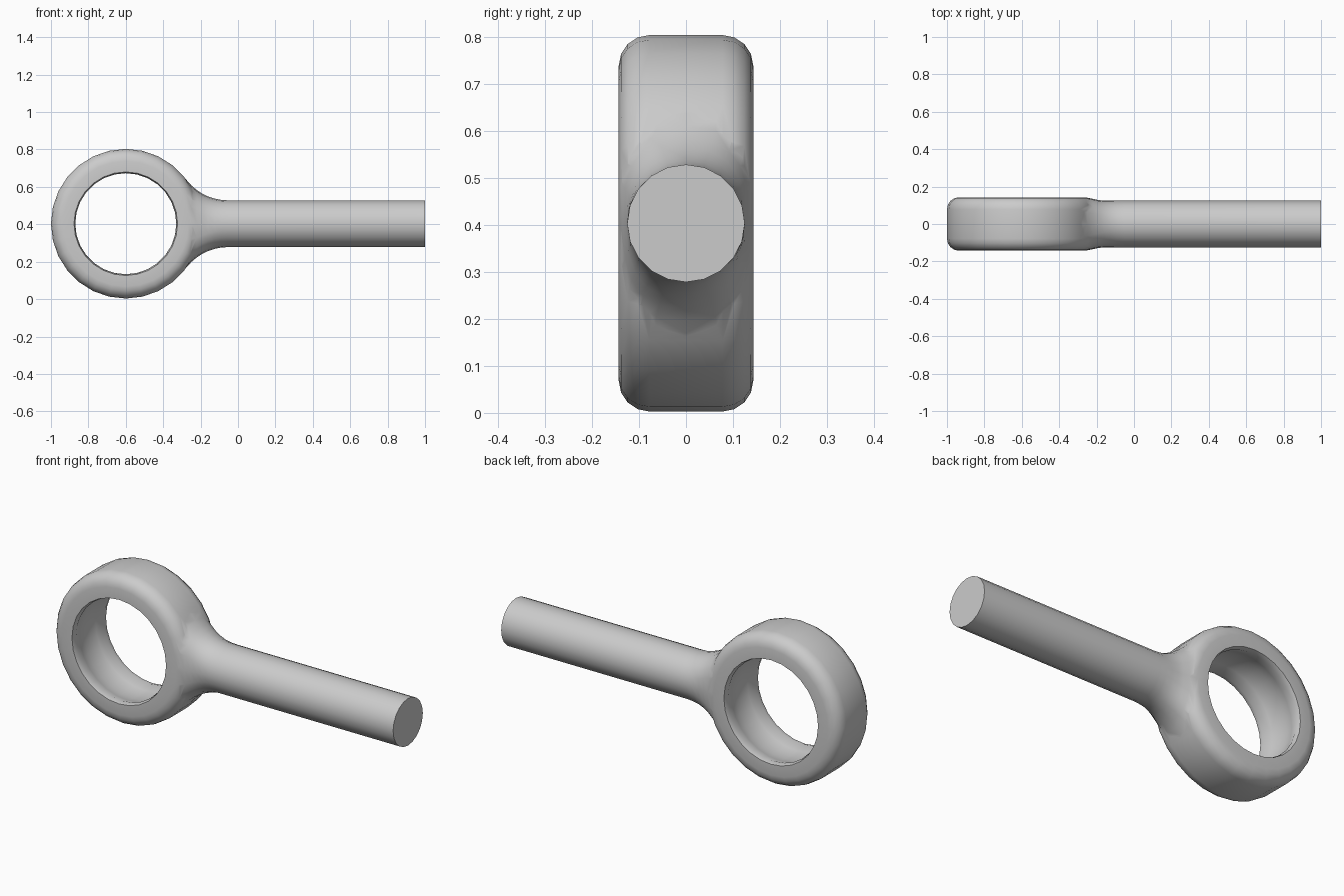
import bpy, bmesh
from math import sin, cos, pi, sqrt, radians
from mathutils import Vector

if "Cube" in bpy.data.objects:
    bpy.data.objects.remove(bpy.data.objects["Cube"], do_unlink=True)

CX, CZ = -0.6, 0.403            # ring centre
R, HALF, ROUND = 0.4, 0.143, 0.065
SHAFT_R, SIDES, SEGMENTS = 0.125, 20, 28

steel = bpy.data.materials.new("light grey steel")
steel.use_nodes = True
grey = (0.6, 0.6, 0.6, 1)
steel.diffuse_color = grey
steel.node_tree.nodes["Principled BSDF"].inputs["Base Color"].default_value = grey


def loft(name, loops, closed):
    """Skin a list of point loops, joining last to first or capping the ends."""
    bm = bmesh.new()
    rows = [[bm.verts.new(p) for p in loop] for loop in loops]
    n = len(rows[0])
    for i in range(len(rows) if closed else len(rows) - 1):
        a, b = rows[i], rows[(i + 1) % len(rows)]
        for j in range(n):
            k = (j + 1) % n
            bm.faces.new((a[j], a[k], b[k], b[j]))
    if not closed:
        bm.faces.new(rows[0])
        bm.faces.new(rows[-1])
    bmesh.ops.recalc_face_normals(bm, faces=bm.faces)
    mesh = bpy.data.meshes.new(name)
    bm.to_mesh(mesh)
    bm.free()
    mesh.materials.append(steel)
    obj = bpy.data.objects.new(name, mesh)
    bpy.context.collection.objects.link(obj)
    return obj


# Ring section (radius, depth): rounded outside, lips and a hollow seat inside
front = [(R - ROUND + ROUND * sin(a), -(HALF - ROUND + ROUND * cos(a)))
         for a in (i * pi / 8 for i in range(5))]
outer = front + [(r, -y) for r, y in reversed(front)]
seat = [(sqrt(0.27 ** 2 + 0.118 ** 2 - y * y), y)
        for y in (0.118, 0.07, 0.025, -0.025, -0.07, -0.118)]
section = outer + [(0.277, HALF)] + seat + [(0.277, -HALF)]
ring = loft("ring_eye", [
    [Vector((CX + r * cos(t), y, CZ + r * sin(t))) for r, y in section]
    for t in (2 * pi * i / SEGMENTS for i in range(SEGMENTS))], True)

# Neck flares along a concave arc from the round shaft into the ring
ARC, ARC_X = 0.279, -0.054


def ease(x, start, end):
    t = min(max((x - start) / (end - start), 0), 1)
    return t * t * (3 - 2 * t)


def shaft_loop(x):
    if x < -0.28:
        height = 0.98 * sqrt(R * R - (x - CX) ** 2)
    else:
        height = SHAFT_R + ARC - sqrt(ARC ** 2 - min(x - ARC_X, 0) ** 2)
    width = 0.142 + (SHAFT_R - 0.142) * ease(x, -0.27, -0.16)
    power = 2 / (3 - ease(x, -0.28, -0.1))
    loop = []
    for i in range(SIDES):
        c, s = cos(2 * pi * i / SIDES), sin(2 * pi * i / SIDES)
        y = width * abs(c) ** power * (1 if c > 0 else -1)
        z = height * abs(s) ** power * (1 if s > 0 else -1)
        loop.append(Vector((x, y, CZ + z)))
    return loop


stations = [-0.295, -0.275, -0.25, -0.22, -0.19, -0.16, -0.125, -0.09, -0.054, 1.0]
shaft = loft("shaft", [shaft_loop(x) for x in stations], False)

# Weld the shaft into the ring
weld = ring.modifiers.new("weld shaft", 'BOOLEAN')
weld.operation = 'UNION'
weld.solver = 'EXACT'
weld.object = shaft
bpy.ops.object.select_all(action='DESELECT')
bpy.context.view_layer.objects.active = ring
ring.select_set(True)
bpy.ops.object.modifier_apply(modifier=weld.name)
bpy.data.objects.remove(shaft, do_unlink=True)
ring.name = "eye_rod"
bpy.ops.object.shade_smooth_by_angle(angle=radians(35))
